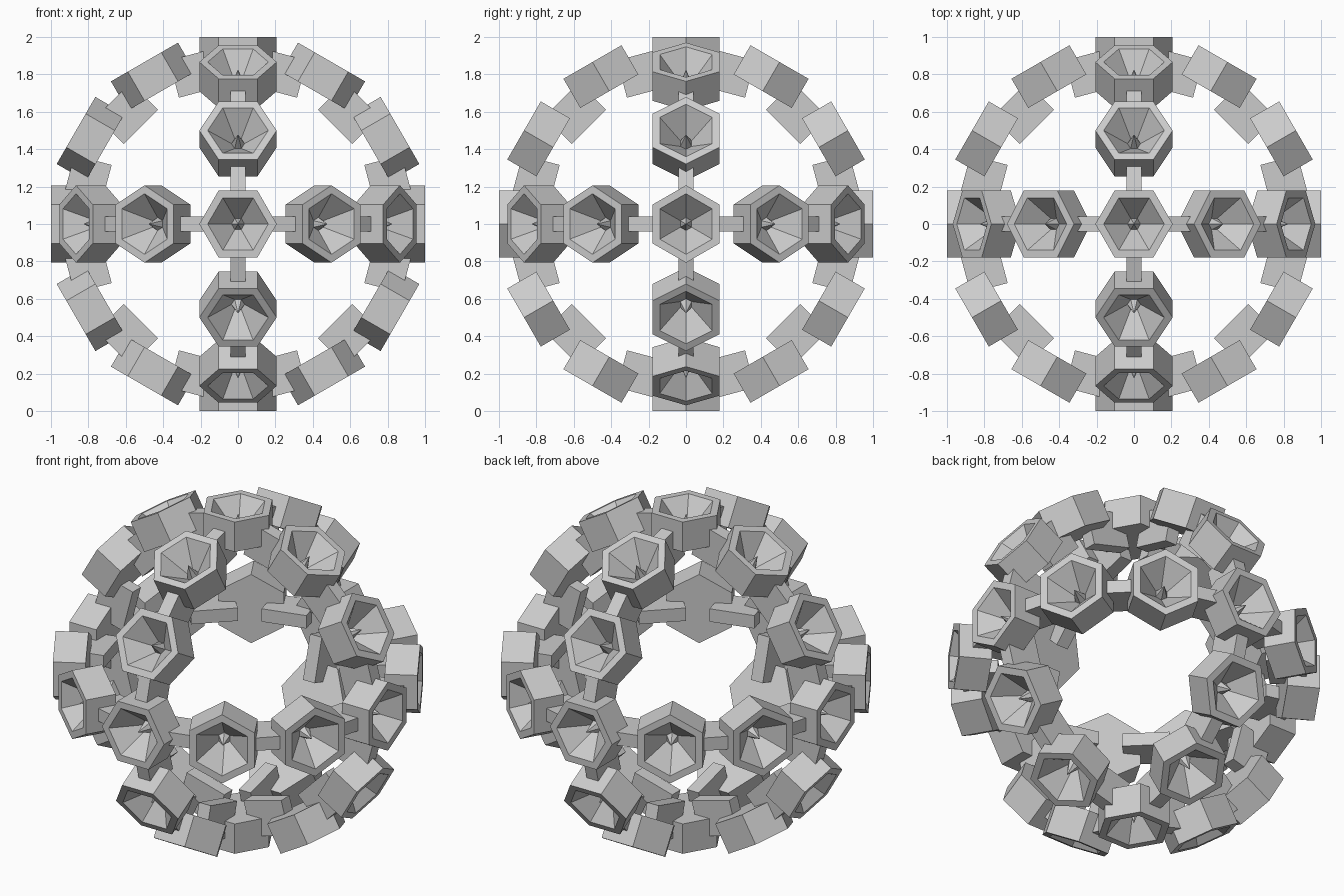
import bpy, bmesh, math
from mathutils import Vector, Matrix

if "Cube" in bpy.data.objects:
    bpy.data.objects.remove(bpy.data.objects["Cube"])

CENTRE = Vector((0, 0, 1))
SIDES = 6
# (radius, distance from model centre): back, outer wall, rim, cup, spike
CUP_PROFILE = [(0.207, 0.82), (0.207, 1.0), (0.162, 1.0), (0.035, 0.86)]
SPIKE_TIP = 0.955
# Connector side profile: (along the ring, distance from model centre)
LINK_PROFILE = [(-0.13, 0.734), (0.13, 0.734), (0.13, 0.85),
                (0.075, 0.94), (-0.075, 0.94), (-0.13, 0.85)]
LINK_HALF = 0.039


def frame(out, side):
    """Local x = side, local z = outward, placed at the model centre."""
    up = out.cross(side)
    m = Matrix((side, up, out)).transposed().to_4x4()
    return Matrix.Translation(CENTRE) @ m


def add_object(name, mesh, matrix):
    ob = bpy.data.objects.new(name, mesh)
    bpy.context.collection.objects.link(ob)
    ob.matrix_world = matrix


def finish(bm, name):
    bmesh.ops.recalc_face_normals(bm, faces=bm.faces)
    me = bpy.data.meshes.new(name)
    bm.to_mesh(me)
    bm.free()
    return me


# Hexagonal cup with faceted recess and central spike
bm = bmesh.new()
rings = [[bm.verts.new((r * math.cos(k * math.tau / SIDES),
                        r * math.sin(k * math.tau / SIDES), h))
          for k in range(SIDES)] for r, h in CUP_PROFILE]
bm.faces.new(rings[0])
for a, b in zip(rings, rings[1:]):
    for k in range(SIDES):
        j = (k + 1) % SIDES
        bm.faces.new((a[k], a[j], b[j], b[k]))
tip = bm.verts.new((0, 0, SPIKE_TIP))
for k in range(SIDES):
    bm.faces.new((rings[-1][k], rings[-1][(k + 1) % SIDES], tip))
cup_mesh = finish(bm, "hex_cup")

# Connector block between neighbouring cups
bm = bmesh.new()
face = bm.faces.new([bm.verts.new((x, -LINK_HALF, z)) for x, z in LINK_PROFILE])
ext = bmesh.ops.extrude_face_region(bm, geom=[face])
bmesh.ops.translate(bm, vec=(0, 2 * LINK_HALF, 0),
                    verts=[v for v in ext["geom"] if isinstance(v, bmesh.types.BMVert)])
link_mesh = finish(bm, "connector")

# Three crossing rings of twelve cups, sharing the six axis positions
X, Y, Z = Vector((1, 0, 0)), Vector((0, 1, 0)), Vector((0, 0, 1))
# (name, first axis, second axis, hexagon corner direction or None for tangential)
RINGS = [("front_ring", X, Z, None), ("side_ring", Y, Z, X), ("level_ring", X, Y, Z)]
used = set()
for name, a, b, corner in RINGS:
    for i in range(12):
        t = i * math.tau / 12
        out = a * math.cos(t) + b * math.sin(t)
        tangent = b * math.cos(t) - a * math.sin(t)
        key = tuple(round(c, 2) + 0.0 for c in out)
        if key not in used:
            used.add(key)
            add_object(f"{name}_cup_{i}", cup_mesh, frame(out, corner or tangent))
        t += math.tau / 24
        out = a * math.cos(t) + b * math.sin(t)
        tangent = b * math.cos(t) - a * math.sin(t)
        add_object(f"{name}_connector_{i}", link_mesh, frame(out, tangent))
